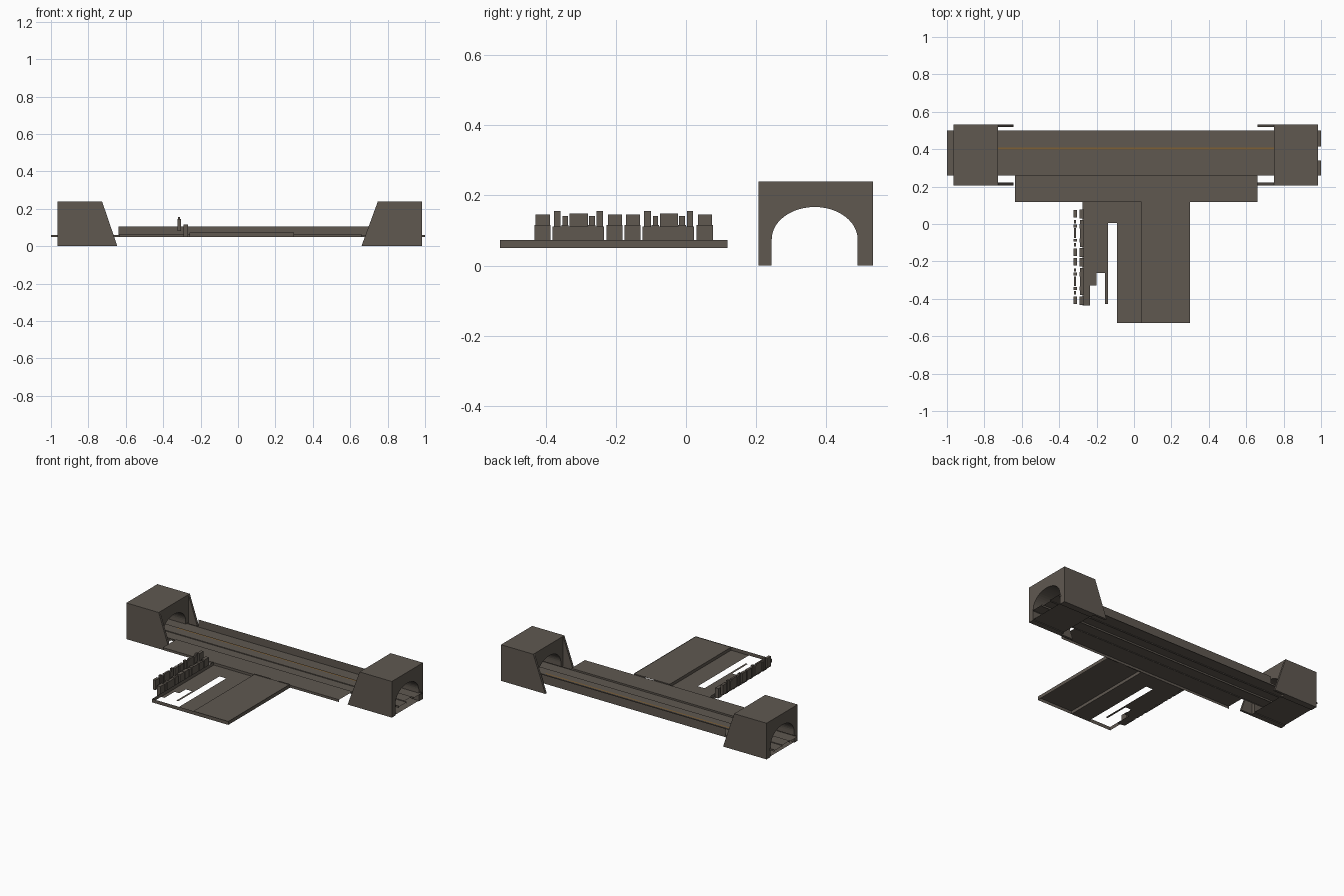
import bpy, bmesh, math

if "Cube" in bpy.data.objects:
    bpy.data.objects.remove(bpy.data.objects["Cube"])

def material(name, rgb):
    m = bpy.data.materials.new(name)
    m.diffuse_color = (*rgb, 1)
    m.use_nodes = True
    m.node_tree.nodes["Principled BSDF"].inputs["Base Color"].default_value = m.diffuse_color
    return m

STONE = material("grey_brown_stone", (0.115, 0.098, 0.081))
OCHRE = material("ochre_line", (0.21, 0.115, 0.035))

def finish(name, bm, mat, closed=True):
    if closed:
        bmesh.ops.recalc_face_normals(bm, faces=bm.faces)
    me = bpy.data.meshes.new(name)
    bm.to_mesh(me)
    bm.free()
    me.materials.append(mat)
    ob = bpy.data.objects.new(name, me)
    bpy.context.collection.objects.link(ob)
    return ob

def sheets(name, rects, mat=STONE):
    """Thin sheets: (x0, x1, y0, y1, z0, z1), one of the three extents is zero."""
    bm = bmesh.new()
    for x0, x1, y0, y1, z0, z1 in rects:
        if z0 == z1:
            p = [(x0, y0, z0), (x1, y0, z0), (x1, y1, z0), (x0, y1, z0)]
        elif y0 == y1:
            p = [(x0, y0, z0), (x1, y0, z0), (x1, y0, z1), (x0, y0, z1)]
        else:
            p = [(x0, y0, z0), (x0, y1, z0), (x0, y1, z1), (x0, y0, z1)]
        bm.faces.new([bm.verts.new(v) for v in p])
    return finish(name, bm, mat, False)

def boxes(name, items, mat=STONE):
    bm = bmesh.new()
    for x0, x1, y0, y1, z0, z1 in items:
        r = bmesh.ops.create_cube(bm, size=1)
        for v in r["verts"]:
            v.co = ((x0 + x1) / 2 + v.co.x * (x1 - x0),
                    (y0 + y1) / 2 + v.co.y * (y1 - y0),
                    (z0 + z1) / 2 + v.co.z * (z1 - z0))
    return finish(name, bm, mat)

def prism(name, outline, direction):
    bm = bmesh.new()
    f = bm.faces.new([bm.verts.new(p) for p in outline])
    r = bmesh.ops.extrude_face_region(bm, geom=[f])
    bmesh.ops.translate(bm, vec=direction,
                        verts=[g for g in r["geom"] if isinstance(g, bmesh.types.BMVert)])
    return finish(name, bm, STONE)

# Tunnel portals: arched block plus two sloping wing walls and a thin floor
Y0, Y1, TOP = 0.207, 0.533, 0.24
arch = [(0.367 - 0.1225 * math.cos(math.pi * i / 24),
         0.075 + 0.092 * math.sin(math.pi * i / 24)) for i in range(25)]
profile = [(Y0, 0), (Y0, TOP), (Y1, TOP), (Y1, 0), (arch[-1][0], 0)] + arch[::-1] + [(arch[0][0], 0)]
for side, outer, inner, foot in (("left", -0.965, -0.727, -0.645), ("right", 0.985, 0.748, 0.66)):
    prism(side + "_portal", [(outer, y, z) for y, z in profile], (inner - outer, 0, 0))
    for label, y in (("front", Y0), ("back", Y1 - 0.015)):
        prism(f"{side}_{label}_wing_wall",
              [(inner, y, 0), (foot, y, 0), (inner, y, TOP)], (0, 0.015, 0))
    sheets(side + "_portal_floor", [(min(outer, inner), max(outer, inner), 0.24, 0.495, 0.005, 0.005)])

# Two track beds with edge strips, and sleepers lying flat on them
for label, a, b, end in (("front", 0.26, 0.34, 1.0), ("back", 0.415, 0.5, 1.0)):
    sheets(label + "_track_bed", [(-1, end, a, b, 0.055, 0.055),
                                  (-1, end, a, a, 0.048, 0.06),
                                  (-1, end, b, b, 0.048, 0.06)])
    c = 0.2975 if label == "front" else 0.4575
    sheets(label + "_sleepers", [(-0.98 + i * 0.02, -0.972 + i * 0.02, c - 0.0175, c + 0.0175,
                                  0.0565, 0.0565) for i in range(98)])

# Middle strip between tracks with its coloured line
sheets("middle_strip", [(-1, 0.985, 0.34, 0.415, 0.06, 0.06)])
sheets("ochre_edge_line", [(-0.727, 0.748, 0.398, 0.408, 0.0625, 0.0625)], OCHRE)

# Rear wall
sheets("rear_wall", [(-0.64, 0.75, 0.499, 0.499, 0.05, 0.105)])

# Front platform
sheets("platform", [(-0.635, 0.66, 0.118, 0.26, 0.066, 0.066),
                    (-0.635, 0.66, 0.118, 0.118, 0.05, 0.066),
                    (-0.635, 0.66, 0.26, 0.26, 0.055, 0.066)])
boxes("platform_kerbs", [(0.04, 0.155, 0.113, 0.119, 0.05, 0.073),
                         (0.22, 0.3, 0.113, 0.119, 0.05, 0.073)])

# Forecourt: stepped left paving, low right paving, raised right paving, outer walls
F, R = 0.05, 0.07
sheets("left_paving", [(-0.275, -0.235, -0.435, 0.118, F, F),
                       (-0.235, -0.20, -0.33, 0.118, F, F),
                       (-0.20, -0.14, -0.262, 0.118, F, F),
                       (-0.155, -0.14, -0.427, -0.262, F, F),
                       (-0.14, -0.09, 0.005, 0.118, F, F)])
sheets("right_paving", [(-0.09, 0.04, -0.53, 0.118, F, F),
                        (0.04, 0.04, -0.53, 0.118, F, R),
                        (0.04, 0.3, -0.53, 0.118, R, R)])
sheets("forecourt_walls", [(-0.26, 0.3, -0.53, -0.53, F, R + 0.003),
                           (-0.26, -0.26, -0.53, 0.113, F, R + 0.003),
                           (0.3, 0.3, -0.53, 0.113, F, R + 0.003)])

# Two rows of little blocks beside the forecourt, one pattern repeated twice
pattern = [(0, 0.04, 0.146), (0.052, 0.071, 0.155), (0.077, 0.092, 0.142), (0.097, 0.149, 0.149),
           (0.152, 0.169, 0.142), (0.174, 0.192, 0.155), (0.206, 0.246, 0.146)]
upper, lower = [], []
for start in (-0.4286, -0.1714):
    for i, (a, b, top) in enumerate(pattern):
        d = 0.003 * (i % 2)
        upper.append((-0.324 + d, -0.306 - d, start + a, start + b, 0.08, top))
        lower.append((-0.291 + d, -0.268 - d, start + a - 0.004, start + b + 0.002, 0.05,
                      0.115 - 0.004 * (i % 2)))
boxes("upper_block_row", upper)
boxes("lower_block_row", lower)
